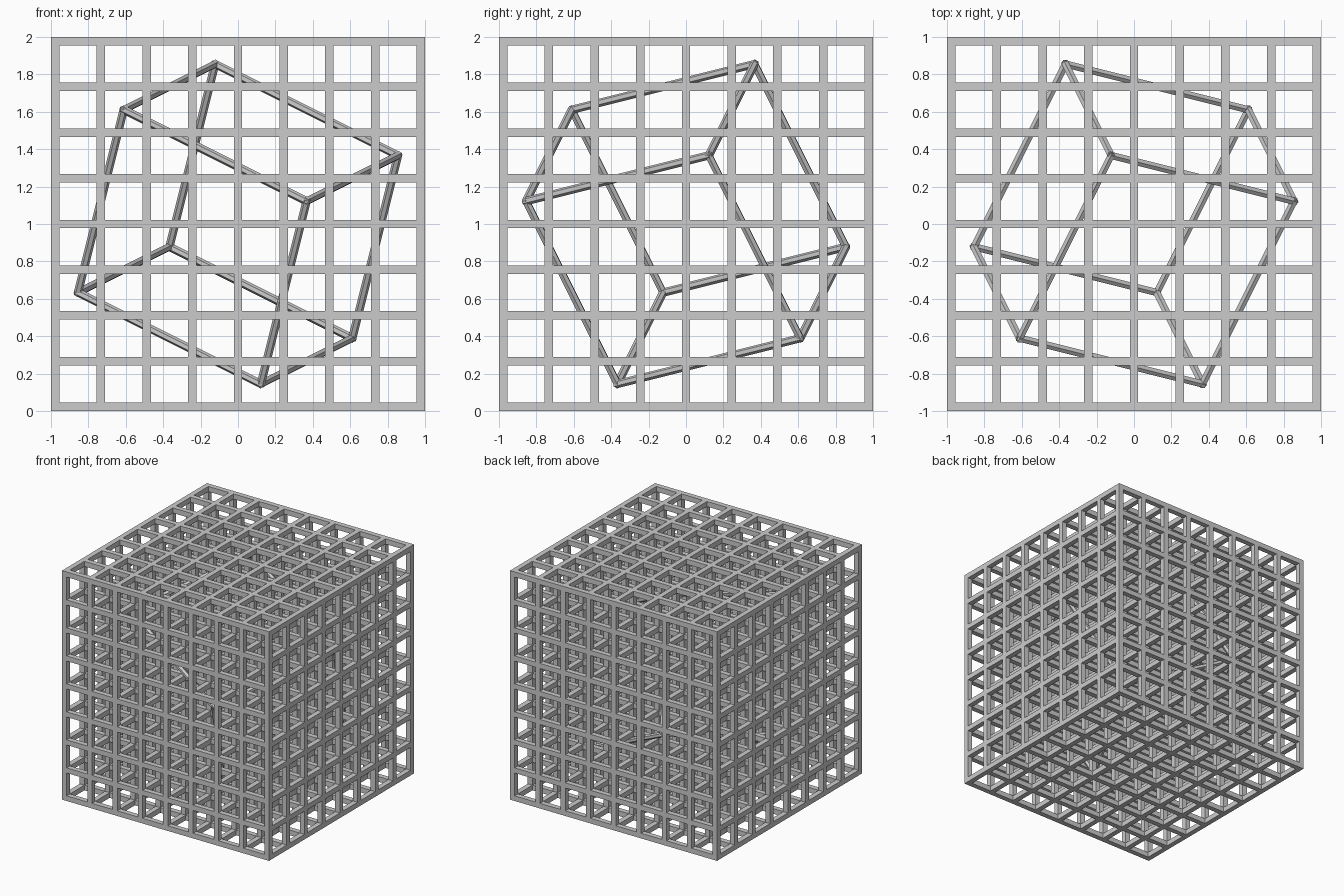
import bpy
import bmesh
from mathutils import Vector, Matrix

cube = bpy.data.objects.get("Cube")
if cube:
    bpy.data.objects.remove(cube, do_unlink=True)

BAR = 0.045                 # lattice bar thickness
COUNT = 9                   # bars along each direction
PITCH = (2 - BAR) / (COUNT - 1)
ROD = 0.022                 # tilted frame rod radius
CENTRE = Vector((0, 0, 1))

grey = bpy.data.materials.new("plain grey")
grey.use_nodes = True
colour = (0.6, 0.6, 0.6, 1)
grey.diffuse_color = colour
grey.node_tree.nodes["Principled BSDF"].inputs["Base Color"].default_value = colour


def add_object(name, bm):
    mesh = bpy.data.meshes.new(name)
    bm.to_mesh(mesh)
    bm.free()
    mesh.materials.append(grey)
    obj = bpy.data.objects.new(name, mesh)
    bpy.context.collection.objects.link(obj)
    return obj


# Full lattice: one long bar per axis, arrayed along the other two axes
for axis, name in enumerate(("crosswise_bars", "lengthwise_bars", "upright_bars")):
    size = Vector((BAR, BAR, BAR))
    size[axis] = 2
    start = Vector((BAR / 2 - 1,) * 3)
    start[axis] = 0
    bm = bmesh.new()
    bmesh.ops.create_cube(bm, size=1, matrix=Matrix.Translation(start + CENTRE) @ Matrix.Diagonal(size).to_4x4())
    bars = add_object(name, bm)
    for other in range(3):
        if other != axis:
            step = Vector((0, 0, 0))
            step[other] = PITCH
            array = bars.modifiers.new("repeat", 'ARRAY')
            array.count = COUNT
            array.use_relative_offset = False
            array.use_constant_offset = True
            array.constant_offset_displace = step

# Tilted box frame: rods threading the cells, with corners at cell centres
corner = Vector((-0.5, 1.5, 3.5)) * PITCH
edges = [Vector(e) * PITCH for e in ((-2, -4, -1), (4, -1, -2), (-1, 2, -4))]
bm = bmesh.new()
for i, edge in enumerate(edges):
    u, v = edges[i - 1], edges[i - 2]
    turn = edge.to_track_quat('Z', 'Y').to_matrix().to_4x4()
    for offset in (Vector((0, 0, 0)), u, v, u + v):
        middle = CENTRE + corner + offset + edge / 2
        bmesh.ops.create_cone(bm, cap_ends=True, segments=6, radius1=ROD, radius2=ROD,
                              depth=edge.length + ROD, matrix=Matrix.Translation(middle) @ turn)
add_object("tilted_frame", bm)
